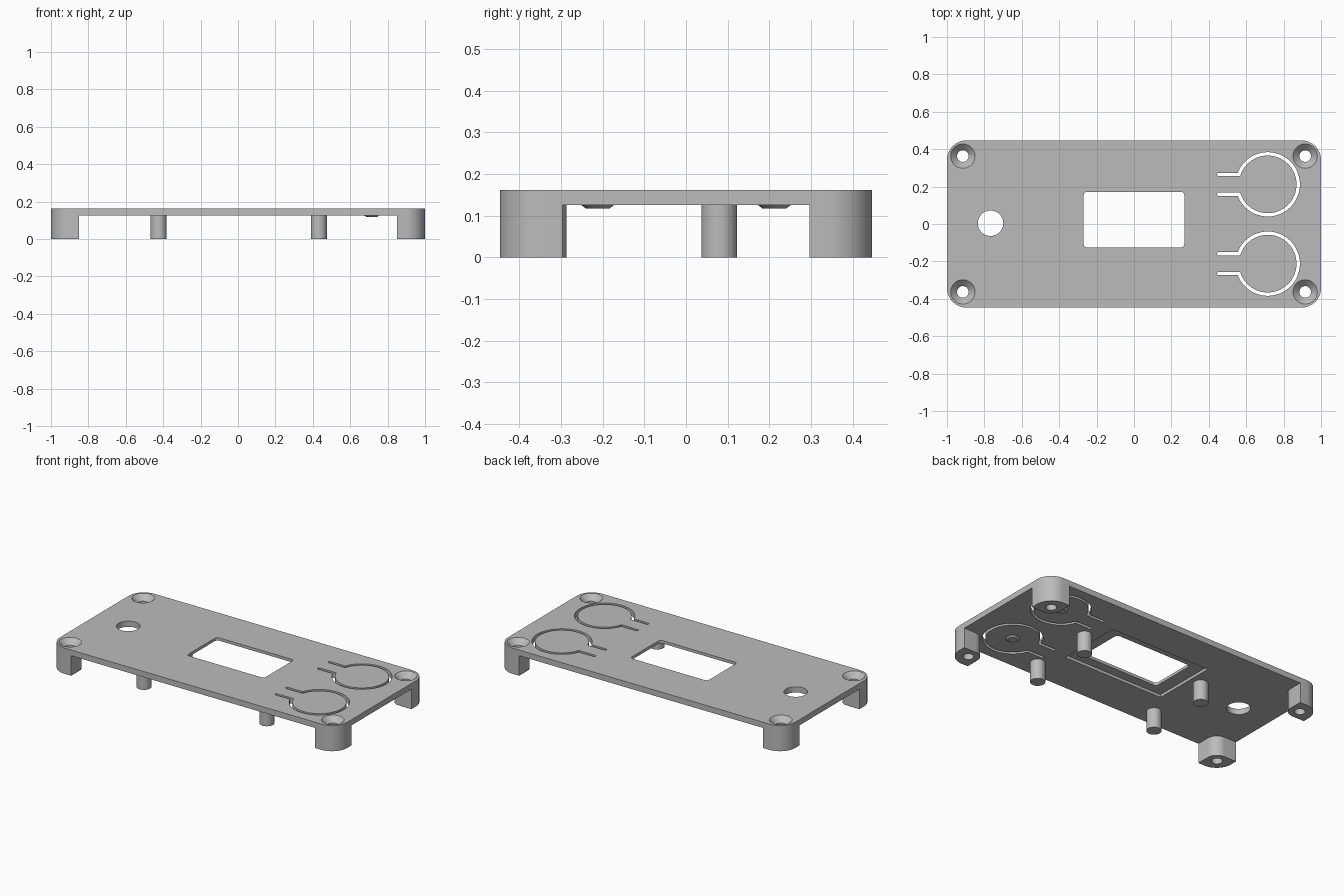
import bpy, bmesh, math
from mathutils import Vector

TOP, UNDER = 0.162, 0.126          # upper and lower side of the plate
HALF_X, HALF_Y = 1.0, 0.447
SCREW_X, SCREW_Y, BOSS_R = 0.915, 0.363, 0.066

cube = bpy.data.objects.get("Cube")
if cube:
    bpy.data.objects.remove(cube, do_unlink=True)

grey = bpy.data.materials.new("grey plastic")
grey.use_nodes = True
grey.diffuse_color = (0.5, 0.5, 0.5, 1)
grey.node_tree.nodes["Principled BSDF"].inputs["Base Color"].default_value = (0.5, 0.5, 0.5, 1)


def make_object(name, bm):
    bmesh.ops.recalc_face_normals(bm, faces=bm.faces)
    mesh = bpy.data.meshes.new(name)
    bm.to_mesh(mesh)
    bm.free()
    mesh.materials.append(grey)
    obj = bpy.data.objects.new(name, mesh)
    bpy.context.collection.objects.link(obj)
    return obj


def prism(name, outline, z0, z1):
    bm = bmesh.new()
    face = bm.faces.new([bm.verts.new((x, y, z0)) for x, y in outline])
    out = bmesh.ops.extrude_face_region(bm, geom=[face])
    verts = [g for g in out["geom"] if isinstance(g, bmesh.types.BMVert)]
    bmesh.ops.translate(bm, verts=verts, vec=(0, 0, z1 - z0))
    return make_object(name, bm)


def cone(name, x, y, z0, z1, r0, r1, sides=48):
    bm = bmesh.new()
    bmesh.ops.create_cone(bm, cap_ends=True, segments=sides, radius1=r0, radius2=r1, depth=z1 - z0)
    bmesh.ops.translate(bm, verts=bm.verts, vec=(x, y, (z0 + z1) / 2))
    return make_object(name, bm)


def rounded(points, steps=12):
    """Outline with right-angled corners, each given as x, y, radius."""
    result = []
    for i, (x, y, r) in enumerate(points):
        p = Vector((x, y))
        if r == 0:
            result.append(p)
            continue
        u = (Vector(points[i - 1][:2]) - p).normalized()
        v = (Vector(points[(i + 1) % len(points)][:2]) - p).normalized()
        for k in range(steps + 1):
            t = math.pi / 2 * k / steps
            result.append(p + r * (u * (1 - math.sin(t)) + v * (1 - math.cos(t))))
    return result


def rectangle(cx, cy, hx, hy, r):
    return rounded([(cx + sx * hx, cy + sy * hy, r)
                    for sx, sy in ((-1, -1), (1, -1), (1, 1), (-1, 1))])


def slot_outline(path, half):
    """Outline of a constant-width slot with round ends along a path."""
    left, right = [], []
    last = len(path) - 1
    for i, p in enumerate(path):
        a = (p - path[i - 1]).normalized() if i else (path[1] - p).normalized()
        b = (path[i + 1] - p).normalized() if i < last else a
        n = Vector((-a.y - b.y, a.x + b.x)).normalized()
        offset = n * (half / n.dot(Vector((-a.y, a.x))))
        left.append(p + offset)
        right.append(p - offset)

    def end_cap(p, d):
        n = Vector((-d.y, d.x))
        return [p + half * (n * math.cos(t) + d * math.sin(t))
                for t in (math.pi * k / 6 for k in range(1, 6))]

    tail = end_cap(path[-1], (path[-1] - path[-2]).normalized())
    head = end_cap(path[0], (path[0] - path[1]).normalized())
    return left + tail + right[::-1] + head


def cut(target, cutter):
    cutter.hide_render = True
    mod = target.modifiers.new("cut", "BOOLEAN")
    mod.operation, mod.solver, mod.object = "DIFFERENCE", "EXACT", cutter
    bpy.context.view_layer.objects.active = target
    bpy.ops.object.modifier_apply(modifier=mod.name)
    bpy.data.objects.remove(cutter, do_unlink=True)


# Cover plate with corner bosses: a full block with a cross-shaped hollow below
cover = prism("cover_plate", rectangle(0, 0, HALF_X, HALF_Y, 0.105), 0, TOP)
bx, by = SCREW_X - BOSS_R, SCREW_Y - BOSS_R
cross = []
for sx, sy in ((1, -1), (1, 1), (-1, 1), (-1, -1)):
    arm = [(sx * bx, sy * 0.7, 0), (sx * bx, sy * by, BOSS_R), (sx * 1.2, sy * by, 0)]
    cross += arm if sx * sy < 0 else arm[::-1]
cut(cover, prism("hollow_cutter", rounded(cross), -0.1, UNDER))

# Display window with a recess around it on the underside
cut(cover, prism("recess_cutter", rectangle(0, 0.022, 0.35, 0.207, 0), 0.05, UNDER + 0.018))
cut(cover, prism("window_cutter", rectangle(0, 0.023, 0.269, 0.149, 0.02), 0.05, 0.3))

# Round opening
cut(cover, cone("opening_cutter", -0.767, 0.004, 0.05, 0.3, 0.068, 0.068))

# Countersunk screw holes
for sx in (-1, 1):
    for sy in (-1, 1):
        x, y = sx * SCREW_X, sy * SCREW_Y
        cut(cover, cone("sink_cutter", x, y, TOP - 0.034, TOP + 0.01, 0.031, 0.075))
        cut(cover, cone("screw_cutter", x, y, -0.1, 0.3, 0.031, 0.031))

# Flexible push buttons: a ring slot with two arms, and a nub below
BUTTON_X, BUTTON_Y, RING, ARM = 0.715, 0.212, 0.163, 0.053
start = math.asin(ARM / RING)
for side, label in ((-1, "front"), (1, "back")):
    centre = Vector((BUTTON_X, side * BUTTON_Y))
    path = [Vector((0.453, centre.y - ARM))]
    for k in range(65):
        t = math.pi + start + (2 * math.pi - 2 * start) * k / 64
        path.append(centre + RING * Vector((math.cos(t), math.sin(t))))
    path.append(Vector((0.453, centre.y + ARM)))
    cut(cover, prism("slot_cutter", slot_outline(path, 0.009), 0.05, 0.3))
    cone(label + "_button_nub", centre.x, centre.y, UNDER - 0.009, UNDER, 0.028, 0.04)

# Board standoffs
for x, side in ((-0.424, "right"), (0.432, "left")):
    for y, end in ((-0.33, "front"), (0.08, "back")):
        cone(f"{end}_{side}_standoff", x, y, 0, UNDER, 0.043, 0.043)

# Smooth round walls, keep edges sharp
for obj in bpy.context.collection.objects:
    if obj.type == "MESH" and grey.name in obj.data.materials:
        bpy.ops.object.select_all(action="DESELECT")
        obj.select_set(True)
        bpy.context.view_layer.objects.active = obj
        bpy.ops.object.shade_smooth_by_angle(angle=math.radians(30))
